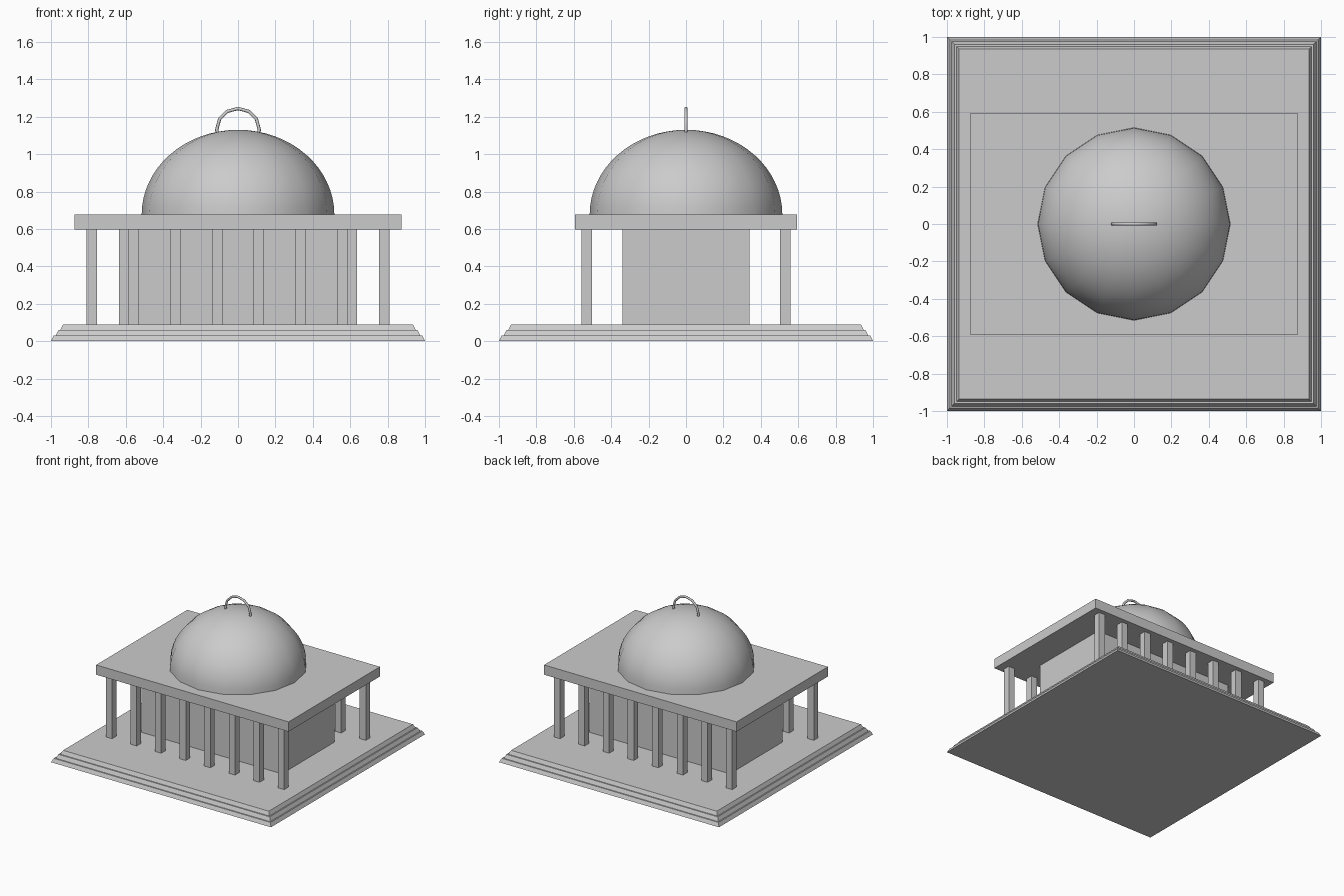
import bpy
import bmesh
import math
from mathutils import Matrix

cube = bpy.data.objects.get("Cube")
if cube:
    bpy.data.objects.remove(cube, do_unlink=True)

# Single stone colour
stone = bpy.data.materials.new("grey stone")
stone.use_nodes = True
GREY = (0.6, 0.6, 0.6, 1)
stone.diffuse_color = GREY
stone.node_tree.nodes["Principled BSDF"].inputs["Base Color"].default_value = GREY


def add_object(name, bm, smooth=False):
    bmesh.ops.recalc_face_normals(bm, faces=bm.faces)
    for face in bm.faces:
        face.smooth = smooth
    mesh = bpy.data.meshes.new(name)
    bm.to_mesh(mesh)
    bm.free()
    mesh.materials.append(stone)
    obj = bpy.data.objects.new(name, mesh)
    bpy.context.collection.objects.link(obj)
    return obj


def box(name, half_x, half_y, bottom, top, x=0, y=0, inset=0):
    """Box between two heights; inset narrows the top on every side."""
    bm = bmesh.new()
    bmesh.ops.create_cube(bm, size=2)
    for v in bm.verts:
        shrink = inset if v.co.z > 0 else 0
        v.co.x = x + v.co.x * (half_x - shrink)
        v.co.y = y + v.co.y * (half_y - shrink)
        v.co.z = top if v.co.z > 0 else bottom
    return add_object(name, bm)


# Stepped base with sloping edges
STEP = 0.03
for i in range(3):
    half = 1 - 0.025 * i
    box(f"base_step_{i + 1}", half, half, i * STEP, (i + 1) * STEP, inset=0.015)

# Inner hall and roof slab
box("hall", 0.637, 0.34, 0.09, 0.6)
box("roof_slab", 0.875, 0.593, 0.597, 0.677)

# Rows of square columns, front and back
for row, y in (("front", -0.53), ("back", 0.53)):
    for i in range(8):
        box(f"{row}_column_{i + 1}", 0.028, 0.028, 0.09, 0.6, x=(i - 3.5) * 0.2235, y=y)

# Dome: half a sphere, flattened
bm = bmesh.new()
bmesh.ops.create_uvsphere(bm, u_segments=16, v_segments=32, radius=1)
low = [v for v in bm.verts if v.co.z < -0.001]
bmesh.ops.delete(bm, geom=low, context="VERTS")
bm.transform(Matrix.Translation((0, 0, 0.677)) @ Matrix.Diagonal((0.515, 0.515, 0.453, 1)))
add_object("dome", bm, smooth=True)

# Ring handle standing on the dome
SEGMENTS, SIDES = 12, 8
bm = bmesh.new()
loops = []
for i in range(SEGMENTS):
    a = math.tau * i / SEGMENTS
    loop = []
    for j in range(SIDES):
        b = math.tau * j / SIDES
        r = 0.114 + 0.009 * math.cos(b)
        loop.append(bm.verts.new((r * math.cos(a), 0.009 * math.sin(b), 1.13 + r * math.sin(a))))
    loops.append(loop)
for i in range(SEGMENTS):
    for j in range(SIDES):
        here, there, k = loops[i], loops[(i + 1) % SEGMENTS], (j + 1) % SIDES
        bm.faces.new((here[j], there[j], there[k], here[k]))
add_object("roof_ring", bm, smooth=True)
